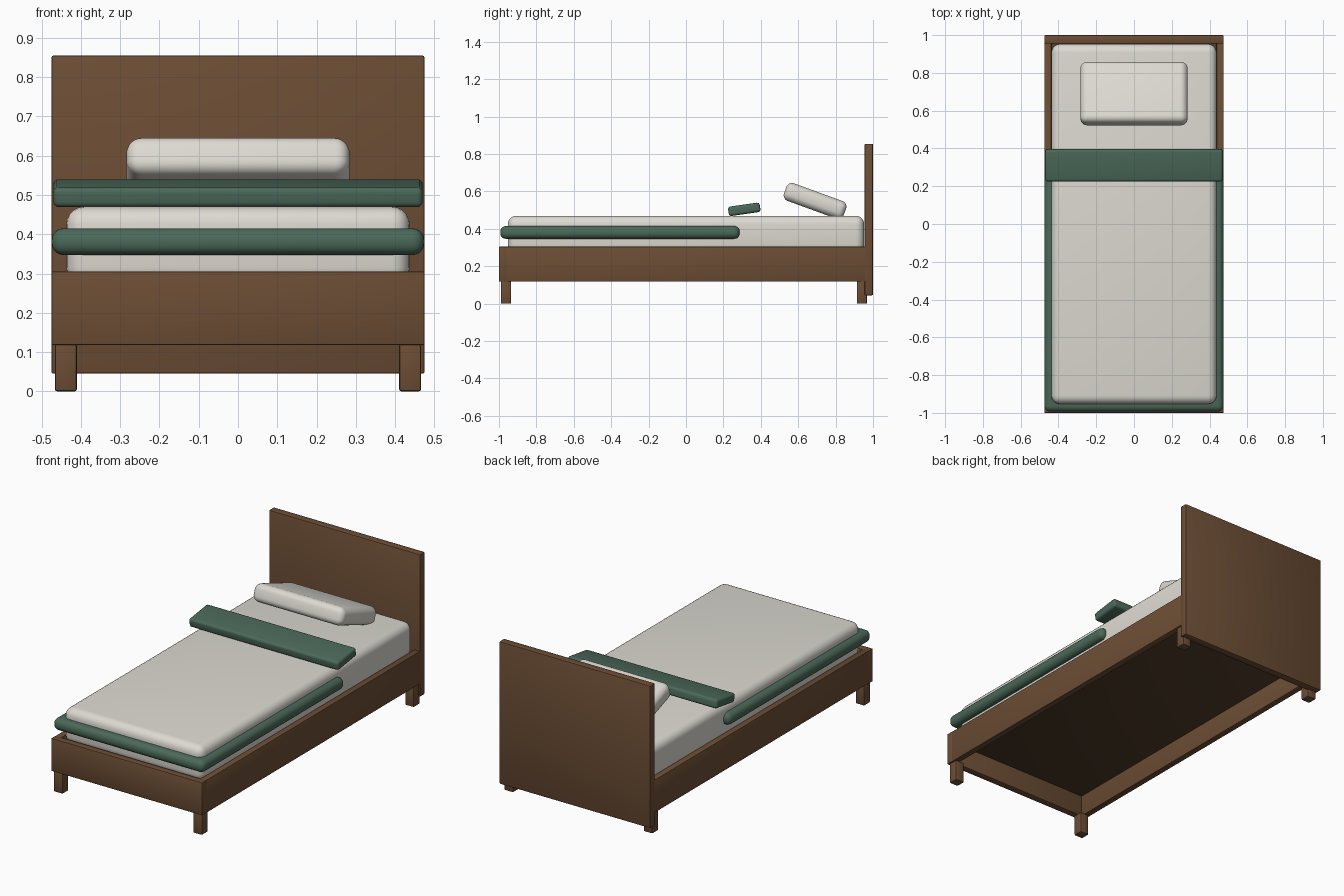
import bpy
from math import radians

if "Cube" in bpy.data.objects:
    bpy.data.objects.remove(bpy.data.objects["Cube"])


def material(name, rgb):
    m = bpy.data.materials.new(name)
    m.diffuse_color = (*rgb, 1)
    m.use_nodes = True
    m.node_tree.nodes["Principled BSDF"].inputs["Base Color"].default_value = m.diffuse_color
    return m


wood = material("wood", (0.15, 0.075, 0.035))
dark_wood = material("dark_wood", (0.08, 0.045, 0.022))
linen = material("linen", (0.72, 0.70, 0.64))
green = material("green_fabric", (0.07, 0.14, 0.10))


def box(name, lo, hi, mat, bevel, segments=2, tilt=0, smooth=False):
    """Bevelled box between two corners, optionally tilted about x."""
    centre = [(a + b) / 2 for a, b in zip(lo, hi)]
    bpy.ops.mesh.primitive_cube_add(size=1, location=centre)
    ob = bpy.context.object
    ob.name = name
    ob.scale = [b - a for a, b in zip(lo, hi)]
    bpy.ops.object.transform_apply(location=False, rotation=False, scale=True)
    mod = ob.modifiers.new("bevel", "BEVEL")
    mod.width = bevel
    mod.segments = segments
    bpy.ops.object.modifier_apply(modifier="bevel")
    bpy.ops.object.shade_smooth_by_angle(angle=radians(40))
    ob.rotation_euler.x = radians(tilt)
    ob.data.materials.append(mat)
    return ob


# Wooden frame
box("headboard", (-0.475, 0.955, 0.045), (0.475, 1.0, 0.855), wood, 0.006)
box("foot_rail", (-0.475, -1.0, 0.118), (0.475, -0.96, 0.305), wood, 0.004)
for side, s in (("left", -1), ("right", 1)):
    x0, x1 = sorted((s * 0.437, s * 0.474))
    box(side + "_rail", (x0, -0.998, 0.118), (x1, 0.96, 0.305), wood, 0.004)
    lx0, lx1 = sorted((s * 0.41, s * 0.466))
    for end, y in (("front", -0.99), ("back", 0.913)):
        box(f"{end}_{side}_leg", (lx0, y, 0), (lx1, y + 0.055, 0.122), wood, 0.006)
box("bed_base", (-0.44, -0.965, 0.24), (0.44, 0.96, 0.272), dark_wood, 0.003)

# Mattress and blanket
box("mattress", (-0.437, -0.953, 0.27), (0.437, 0.953, 0.47), linen, 0.045, 5)
box("blanket", (-0.474, -0.993, 0.347), (0.474, 0.287, 0.415), green, 0.03, 5)
box("blanket_fold", (-0.47, 0.226, 0.479), (0.47, 0.397, 0.53), green, 0.014, 4, tilt=8)

# Pillow, slightly wider halfway along its depth and thickness
pillow = box("pillow", (-0.277, 0.52, 0.499), (0.277, 0.86, 0.599), linen, 0.032, 5, tilt=-20)
for v in pillow.data.vertices:
    v.co.x *= 1 + 0.035 * (1 - min(1, abs(v.co.z) / 0.05))
